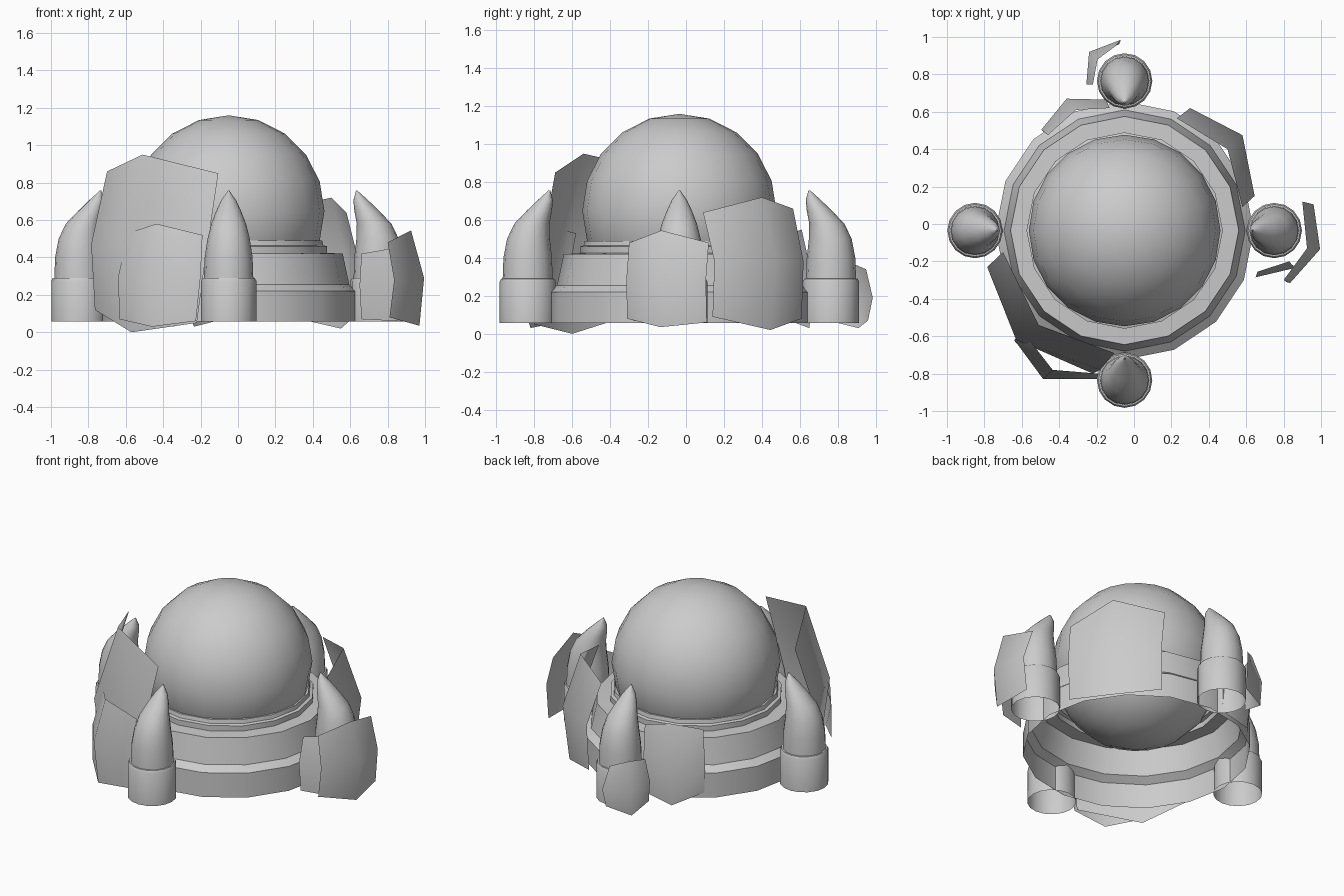
import bpy
import math
from mathutils import Vector

if "Cube" in bpy.data.objects:
    bpy.data.objects.remove(bpy.data.objects["Cube"])

CX, CY = -0.05, -0.035

grey = bpy.data.materials.new("plain_grey")
grey.use_nodes = True
grey.diffuse_color = (0.6, 0.6, 0.6, 1)
grey.node_tree.nodes["Principled BSDF"].inputs["Base Color"].default_value = (0.6, 0.6, 0.6, 1)


def make(name, verts, faces, angle):
    mesh = bpy.data.meshes.new(name)
    mesh.from_pydata(verts, [], faces)
    mesh.materials.append(grey)
    obj = bpy.data.objects.new(name, mesh)
    bpy.context.collection.objects.link(obj)
    bpy.ops.object.select_all(action="DESELECT")
    obj.select_set(True)
    bpy.context.view_layer.objects.active = obj
    bpy.ops.object.shade_smooth_by_angle(angle=math.radians(angle))
    return obj


def lathe(name, profile, sides, centre, lean=(0, 0), angle=28):
    """Open shell from (radius, height, shift) rings; shift moves a ring along lean."""
    verts, faces = [], []
    for r, z, s in profile:
        for i in range(sides):
            a = math.tau * i / sides
            verts.append((centre[0] + lean[0] * s + r * math.cos(a),
                          centre[1] + lean[1] * s + r * math.sin(a), z))
    for k in range(len(profile) - 1):
        for i in range(sides):
            j = (i + 1) % sides
            faces.append((k * sides + i, k * sides + j,
                          (k + 1) * sides + j, (k + 1) * sides + i))
    return make(name, verts, faces, angle)


def panel(name, *columns):
    """Bent plate: each column lists top, middle and bottom points."""
    verts = [p for col in columns for p in col]
    faces = []
    for c in range(len(columns) - 1):
        for r in range(2):
            a = c * 3 + r
            faces.append((a, a + 1, a + 4, a + 3))
    return make(name, verts, faces, 70)


# Stepped round base, open underneath
lathe("base_drum", [(0.69, 0.057, 0), (0.69, 0.22, 0), (0.645, 0.255, 0), (0.61, 0.42, 0),
                    (0.525, 0.425, 0), (0.525, 0.46, 0), (0.505, 0.465, 0),
                    (0.5, 0.49, 0), (0.475, 0.49, 0)], 16, (CX, CY))

# Dome
bpy.ops.mesh.primitive_uv_sphere_add(segments=20, ring_count=10, radius=0.512,
                                     location=(CX, CY, 0.648))
dome = bpy.context.object
dome.name = "dome"
dome.data.materials.append(grey)
bpy.ops.object.shade_smooth_by_angle(angle=math.radians(30))

# Four towers with horns curving towards the dome
horn = [(0.132, 0.285, 0), (0.128, 0.4, 0), (0.113, 0.5, 0.004), (0.093, 0.58, 0.022),
        (0.066, 0.65, 0.062), (0.04, 0.705, 0.093), (0.004, 0.757, 0.115)]
for side, dx, dy in (("front", 0, -1), ("back", 0, 1), ("left", 1, 0), ("right", -1, 0)):
    spot = (CX + 0.8 * dx, CY + 0.8 * dy)
    lathe(side + "_tower", [(0.148, 0.057, 0), (0.148, 0.275, 0),
                            (0.14, 0.29, 0), (0.128, 0.292, 0)], 16, spot)
    lathe(side + "_horn", horn, 16, spot, (-dx, -dy), 50)

# Bent armour plates around the base
panel("front_large_plate",
      ((-.70, -.15, .86), (-.785, -.23, .47), (-.765, -.22, .12)),
      ((-.51, -.54, .95), (-.63, -.62, .47), (-.57, -.60, 0)),
      ((-.105, -.69, .85), (-.18, -.78, .35), (-.22, -.80, .05)))
panel("front_small_plate",
      ((-.59, -.58, .53), (-.64, -.62, .3), (-.635, -.63, .07)),
      ((-.435, -.78, .58), (-.485, -.83, .3), (-.46, -.82, .03)),
      ((-.19, -.80, .52), (-.2, -.83, .3), (-.225, -.83, .06)))
panel("back_left_plate",
      ((.58, .09, .64), (.645, .15, .38), (.63, .14, .09)),
      ((.50, .40, .72), (.58, .475, .38), (.55, .445, .02)),
      ((.23, .565, .66), (.30, .62, .38), (.29, .61, .08)))
panel("left_outer_plate",
      ((.80, -.30, .48), (.835, -.315, .28), (.81, -.31, .08)),
      ((.925, -.13, .545), (.995, -.135, .29), (.97, -.135, .035)),
      ((.90, .12, .48), (.96, .105, .28), (.94, .11, .06)))
panel("left_inner_plate",
      ((.66, -.255, .42), (.65, -.285, .25), (.66, -.28, .07)),
      ((.83, -.2, .45), (.86, -.235, .25), (.85, -.22, .06)))
panel("back_right_plate",
      ((-.46, .475, .5), (-.495, .505, .28), (-.48, .49, .09)),
      ((-.31, .61, .55), (-.36, .67, .28), (-.35, .65, .03)),
      ((-.13, .62, .5), (-.15, .665, .28), (-.15, .655, .07)))
panel("back_small_plate",
      ((-.22, .745, .34), (-.255, .745, .2), (-.25, .75, .07)),
      ((-.195, .88, .37), (-.24, .92, .19), (-.235, .91, .03)),
      ((-.1, .95, .34), (-.07, .985, .19), (-.08, .96, .07)))
